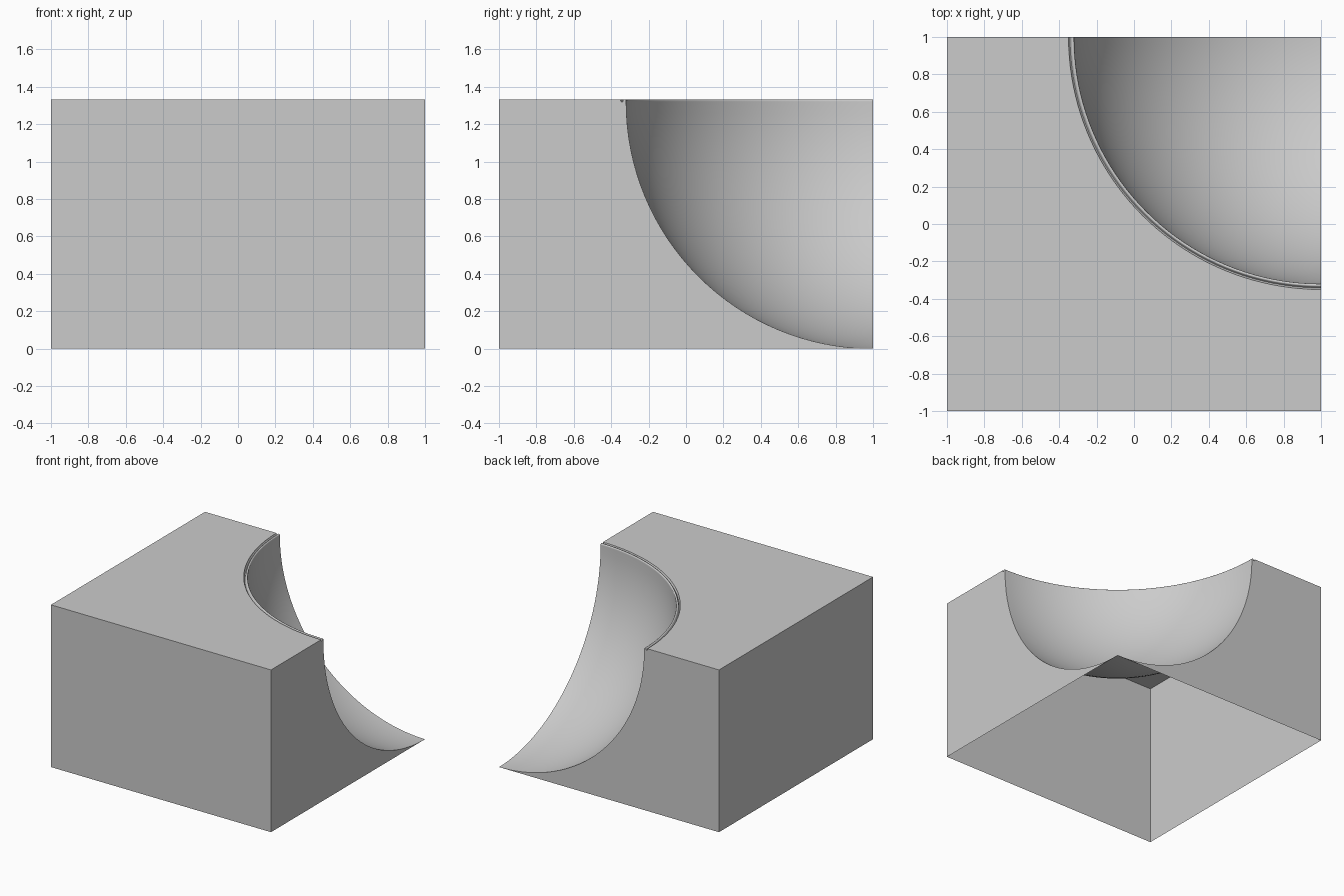
import bpy, bmesh
from math import sin, cos, pi

if "Cube" in bpy.data.objects:
    bpy.data.objects.remove(bpy.data.objects["Cube"])

TOP = 1.333      # deck height
R = 1.32         # bowl radius, centred over the corner (1, 1)
SEG = 40         # steps round the quarter turn

# Profiles as (distance from corner axis, height), outside to inside
lip = [(1.35, TOP), (1.348, 1.322), (1.342, 1.318), (1.337, 1.322), (1.336, 1.328),
       (1.332, 1.332), (1.328, TOP), (1.323, 1.331), (1.320, 1.327), (R, R)]
bowl = [(R * cos(a), R - R * sin(a)) for a in (pi / 2 * i / 32 for i in range(33))]
bowl[-1] = (0, 0)


def make_object(name, faces, smooth=False):
    """Make one mesh object from a list of corner lists."""
    bm = bmesh.new()
    for corners in faces:
        bm.faces.new([bm.verts.new(c) for c in corners])
    bmesh.ops.remove_doubles(bm, verts=bm.verts, dist=1e-5)
    mesh = bpy.data.meshes.new(name)
    bm.to_mesh(mesh)
    bm.free()
    obj = bpy.data.objects.new(name, mesh)
    bpy.context.collection.objects.link(obj)
    if smooth:
        bpy.ops.object.select_all(action='DESELECT')
        obj.select_set(True)
        bpy.context.view_layer.objects.active = obj
        bpy.ops.object.shade_smooth_by_angle(angle=0.9)
    return obj


def at(p, j):
    """Profile point swung to step j of the quarter turn."""
    a = pi + pi / 2 * j / SEG
    return (1 + p[0] * cos(a), 1 + p[0] * sin(a), p[1])


def sweep(profile):
    faces = []
    for p, q in zip(profile, profile[1:]):
        for j in range(SEG):
            quad = [at(p, j), at(p, j + 1), at(q, j + 1), at(q, j)]
            faces.append(quad if q[0] > 0 else quad[:3])
    return faces


# Bowl and rounded lip with its groove
make_object("bowl_surface", sweep(bowl), True)
make_object("coping_lip", sweep(lip), True)

# Flat deck around the bowl
rim = [at(lip[0], j) for j in range(SEG + 1)]
deck = [(-1, 1, TOP), (-1, -1, TOP), (1, -1, TOP)] + rim[::-1]
make_object("deck", [deck])

# Outer walls; the underside is open
section = (lip + bowl[1:])[::-1]
right = [(1, -1, 0)] + [(1, 1 - r, z) for r, z in section] + [(1, -1, TOP)]
back = [(y, x, z) for x, y, z in right][::-1]
front = [(-1, -1, 0), (1, -1, 0), (1, -1, TOP), (-1, -1, TOP)]
left = [(y, x, z) for x, y, z in front][::-1]
make_object("walls", [right, back, front, left])
